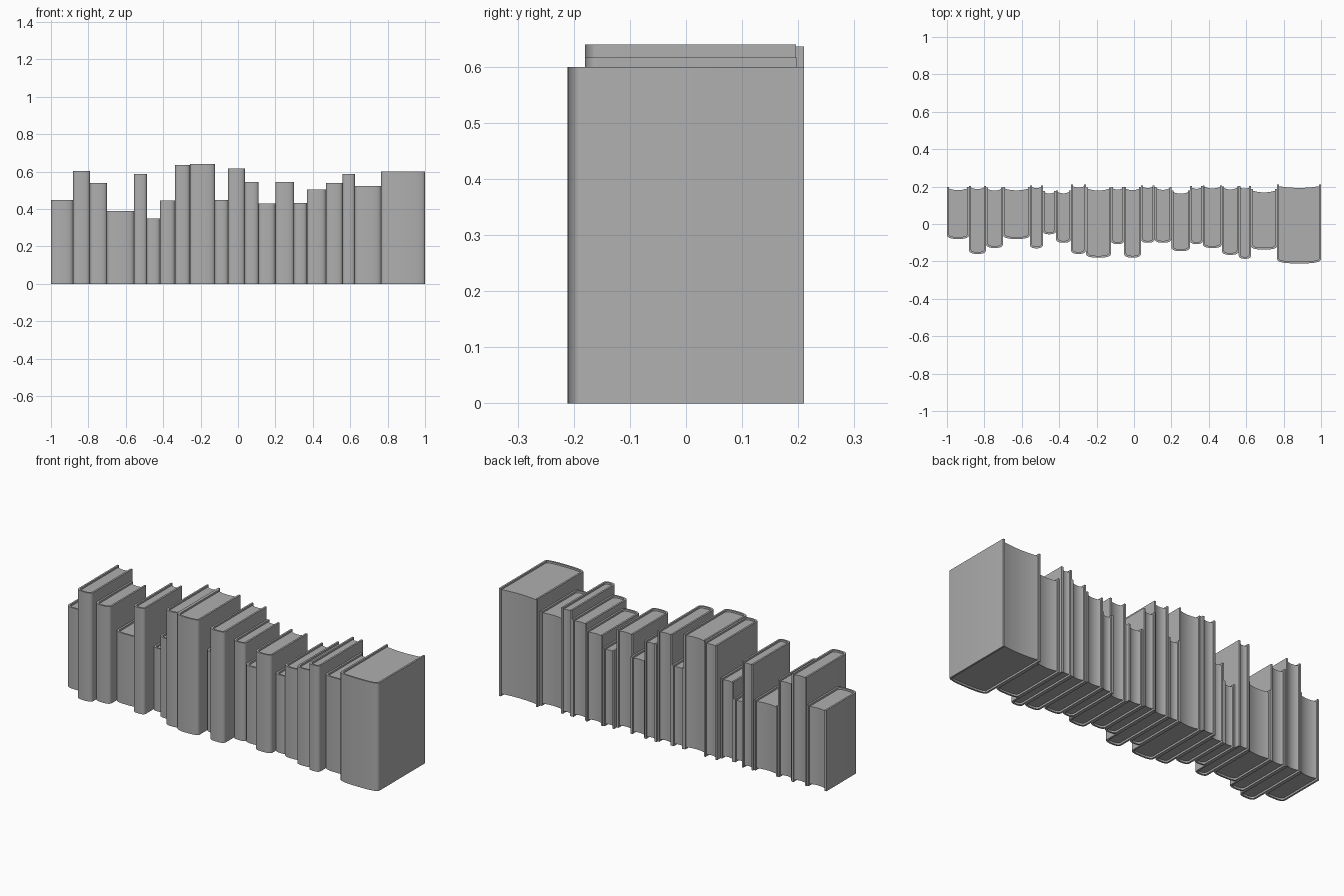
import bpy, bmesh, math

if "Cube" in bpy.data.objects:
    bpy.data.objects.remove(bpy.data.objects["Cube"])

# Row of books: right edge x, height, spine front y, cover back y
BOOKS = [
    (-0.882, 0.449, -0.080, 0.198), (-0.791, 0.602, -0.160, 0.203),
    (-0.700, 0.539, -0.128, 0.195), (-0.556, 0.390, -0.080, 0.197),
    (-0.487, 0.588, -0.130, 0.206), (-0.417, 0.350, -0.055, 0.177),
    (-0.337, 0.444, -0.100, 0.179), (-0.257, 0.636, -0.160, 0.210),
    (-0.123, 0.639, -0.180, 0.196), (-0.053, 0.449, -0.107, 0.198),
    (0.037, 0.616, -0.180, 0.197), (0.110, 0.544, -0.100, 0.207),
    (0.200, 0.428, -0.100, 0.199), (0.300, 0.544, -0.145, 0.179),
    (0.368, 0.433, -0.107, 0.202), (0.470, 0.503, -0.128, 0.207),
    (0.560, 0.539, -0.165, 0.201), (0.625, 0.588, -0.186, 0.202),
    (0.765, 0.523, -0.137, 0.186), (1.000, 0.599, -0.211, 0.210),
]
COVER = 0.010      # board thickness
INSET = 0.010      # pages sit below the cover rim
SEG = 16

GREY = bpy.data.materials.new("dark_grey")
GREY.diffuse_color = (0.43, 0.43, 0.43, 1)
GREY.use_nodes = True
GREY.node_tree.nodes["Principled BSDF"].inputs["Base Color"].default_value = GREY.diffuse_color


def spine_path(x0, x1, front, back, depth):
    """Open U path: left board, rounded spine, right board."""
    c, r = (x0 + x1) / 2, (x1 - x0) / 2
    pts = [(x0, back)]
    for i in range(SEG + 1):
        a = math.pi * i / SEG
        ca, sa = math.cos(a), max(math.sin(a), 0.0)
        x = c - r * math.copysign(abs(ca) ** 0.75, ca)
        pts.append((x, front + depth - depth * sa ** 0.75))
    return pts + [(x1, back)]


def finish(name, bm):
    bmesh.ops.recalc_face_normals(bm, faces=bm.faces)
    me = bpy.data.meshes.new(name)
    bm.to_mesh(me)
    bm.free()
    me.materials.append(GREY)
    ob = bpy.data.objects.new(name, me)
    bpy.context.collection.objects.link(ob)
    bpy.ops.object.select_all(action='DESELECT')
    ob.select_set(True)
    bpy.context.view_layer.objects.active = ob
    bpy.ops.object.shade_smooth_by_angle(angle=math.radians(35))


def extrude_up(bm, faces, h):
    res = bmesh.ops.extrude_face_region(bm, geom=faces)
    verts = [v for v in res['geom'] if isinstance(v, bmesh.types.BMVert)]
    bmesh.ops.translate(bm, verts=verts, vec=(0, 0, h))


def add_cover(n, outer, inner, h):
    bm = bmesh.new()
    a = [bm.verts.new((x, y, 0)) for x, y in outer]
    b = [bm.verts.new((x, y, 0)) for x, y in inner]
    # cross-section strip, kept as the bottom rim
    faces = [bm.faces.new((a[i], a[i + 1], b[i + 1], b[i])) for i in range(len(a) - 1)]
    bottom = bmesh.ops.duplicate(bm, geom=faces)['geom']
    extrude_up(bm, [f for f in bottom if isinstance(f, bmesh.types.BMFace)], h)
    bmesh.ops.remove_doubles(bm, verts=bm.verts, dist=1e-6)
    finish(f"book_cover_{n:02d}", bm)


def add_pages(n, inner, back, h):
    # page block with hollow fore-edge
    x0, x1 = inner[0][0], inner[-1][0]
    sag = min(0.009, (x1 - x0) * 0.12)
    pts = list(inner[1:-1])
    for i in range(11):
        t = i / 10
        pts.append((x1 + (x0 - x1) * t, back - 0.008 - sag * 4 * t * (1 - t)))
    bm = bmesh.new()
    low = [bm.verts.new((x, y, INSET)) for x, y in pts]
    top = [bm.verts.new((x, y, h - INSET)) for x, y in pts]
    bm.faces.new(low[::-1])
    bm.faces.new(top)
    for i in range(len(pts)):
        j = (i + 1) % len(pts)
        bm.faces.new((low[i], low[j], top[j], top[i]))
    finish(f"book_pages_{n:02d}", bm)


left = -1.0
for n, (right, h, front, back) in enumerate(BOOKS, 1):
    depth = min(0.024, (right - left) * 0.3)
    outer = spine_path(left, right, front, back, depth)
    inner = spine_path(left + COVER, right - COVER, front + COVER, back, depth * 0.8)
    add_cover(n, outer, inner, h)
    add_pages(n, inner, back, h)
    left = right
